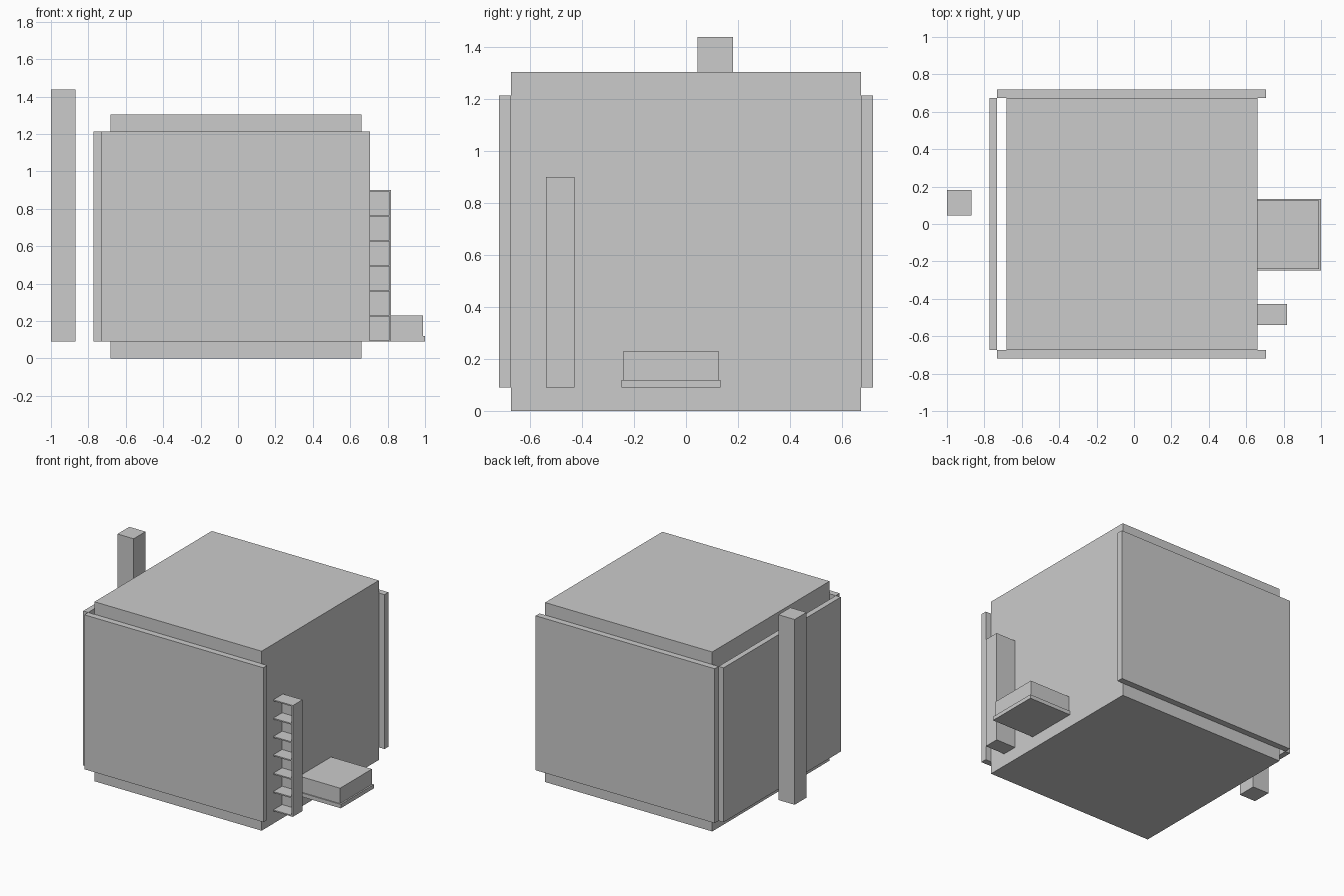
import bpy
import bmesh

if "Cube" in bpy.data.objects:
    bpy.data.objects.remove(bpy.data.objects["Cube"])

grey = bpy.data.materials.new("light_grey")
grey.diffuse_color = (0.6, 0.6, 0.6, 1.0)
grey.use_nodes = True
grey.node_tree.nodes["Principled BSDF"].inputs["Base Color"].default_value = grey.diffuse_color


def add_box(bm, x, y, z):
    """Add a box given its (min, max) range on each axis."""
    verts = bmesh.ops.create_cube(bm, size=1)["verts"]
    for v in verts:
        for i, (lo, hi) in enumerate((x, y, z)):
            v.co[i] = lo if v.co[i] < 0 else hi


def make_part(name, *boxes):
    bm = bmesh.new()
    for box in boxes:
        add_box(bm, *box)
    mesh = bpy.data.meshes.new(name)
    bm.to_mesh(mesh)
    bm.free()
    mesh.materials.append(grey)
    obj = bpy.data.objects.new(name, mesh)
    bpy.context.collection.objects.link(obj)
    return obj


CORE_X, CORE_Y = (-0.682, 0.661), 0.673
BASE_Z, PANEL_TOP = 0.091, 1.213

# Main block
make_part("main_block", (CORE_X, (-CORE_Y, CORE_Y), (0, 1.304)))

# Cladding panels: front and back touch the block, the left one stands clear
panel_z = (BASE_Z, PANEL_TOP)
make_part("front_panel", ((-0.733, 0.706), (-0.718, -CORE_Y), panel_z))
make_part("back_panel", ((-0.733, 0.706), (CORE_Y, 0.718), panel_z))
make_part("left_panel", ((-0.773, -0.733), (-CORE_Y, CORE_Y), panel_z))

# Free-standing chimney post
make_part("chimney_post", ((-1.0, -0.87), (0.045, 0.181), (BASE_Z, 1.437)))

# Low bench: thin plinth with a thicker seat
make_part("bench_plinth", ((CORE_X[1], 1.0), (-0.248, 0.133), (BASE_Z, 0.119)))
make_part("bench_seat", ((CORE_X[1], 0.989), (-0.24, 0.125), (0.119, 0.231)))

# Open shelf unit: side wall, back wall and seven evenly spaced boards
T = 0.009
x0, x1 = CORE_X[1], 0.818
y0, y1 = -0.539, -0.428
top = 0.9
make_part("shelf_side", ((x1 - T, x1), (y0, y1), (BASE_Z, top)))
make_part("shelf_back", ((x0, x1 - T), (y1 - T, y1), (BASE_Z, top)))
step = (top - T - BASE_Z) / 6
make_part("shelf_boards", *[
    ((x0, x1 - T), (y0, y1 - T), (BASE_Z + i * step, BASE_Z + i * step + T))
    for i in range(7)])
